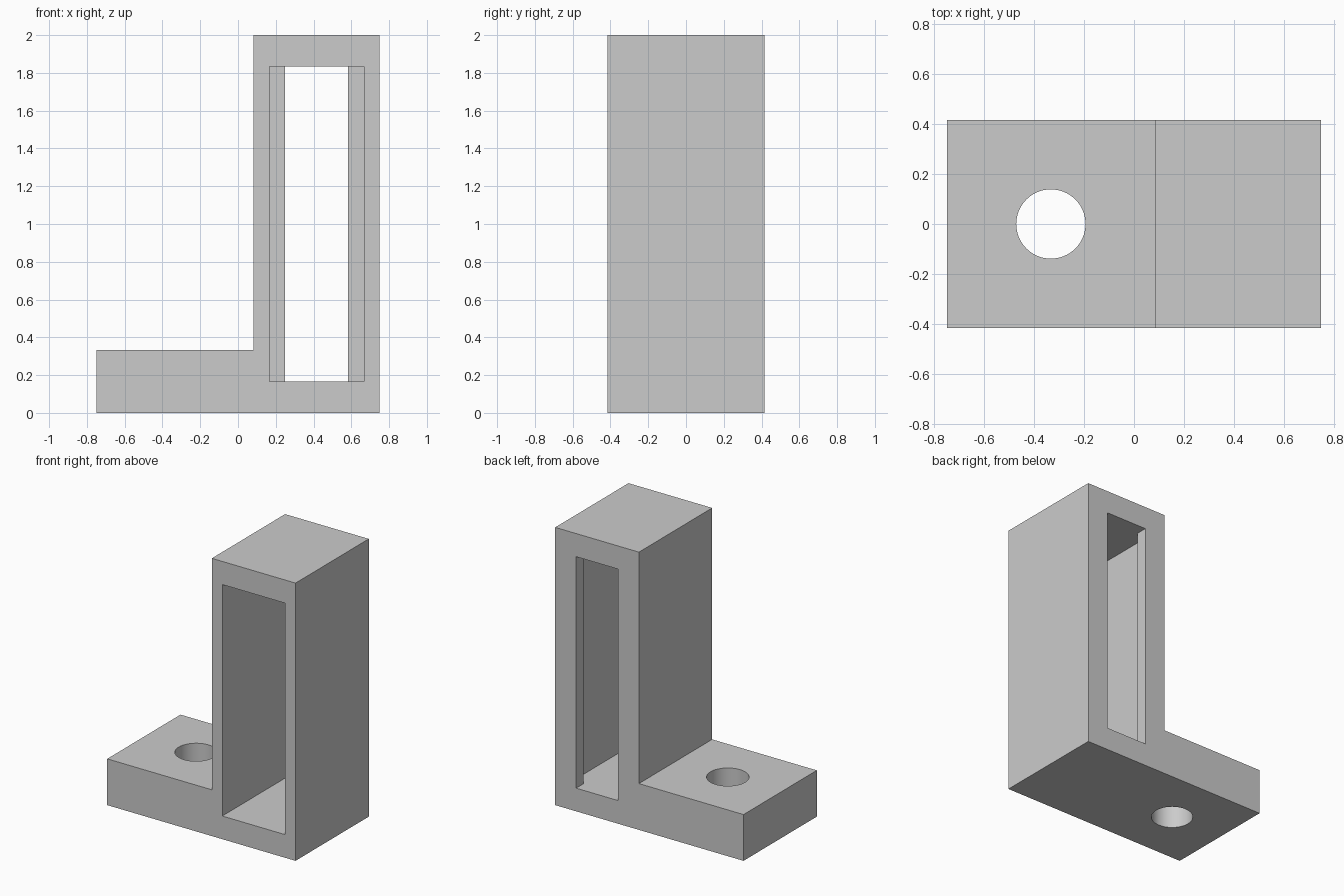
import bpy
import bmesh
from math import radians
from mathutils import Matrix, Vector

U = 1 / 12  # design module: every size is a multiple of this

default = bpy.data.objects.get("Cube")
if default:
    bpy.data.objects.remove(default, do_unlink=True)

grey = bpy.data.materials.new("light grey")
grey.use_nodes = True
colour = (0.6, 0.6, 0.6, 1)
grey.diffuse_color = colour
grey.node_tree.nodes["Principled BSDF"].inputs["Base Color"].default_value = colour


def make_object(name, bm):
    bmesh.ops.recalc_face_normals(bm, faces=bm.faces)
    mesh = bpy.data.meshes.new(name)
    bm.to_mesh(mesh)
    bm.free()
    mesh.materials.append(grey)
    obj = bpy.data.objects.new(name, mesh)
    bpy.context.collection.objects.link(obj)
    return obj


def box(name, low, high):
    low, high = Vector(low) * U, Vector(high) * U
    bm = bmesh.new()
    bmesh.ops.create_cube(bm, size=1, matrix=Matrix.Translation((low + high) / 2)
                          @ Matrix.Diagonal((*(high - low), 1)))
    return make_object(name, bm)


# L-shaped body: side profile swept from front to back
profile = [(-9, 0), (9, 0), (9, 24), (1, 24), (1, 4), (-9, 4)]
bm = bmesh.new()
face = bm.faces.new([bm.verts.new((x * U, -5 * U, z * U)) for x, z in profile])
swept = bmesh.ops.extrude_face_region(bm, geom=[face])["geom"]
bmesh.ops.translate(bm, vec=(0, 10 * U, 0),
                    verts=[g for g in swept if isinstance(g, bmesh.types.BMVert)])
bracket = make_object("slotted_bracket", bm)

# Wide front pocket, narrower rear slot and round bolt hole
bm = bmesh.new()
bmesh.ops.create_cone(bm, cap_ends=True, segments=64, radius1=5 / 3 * U,
                      radius2=5 / 3 * U, depth=8 * U,
                      matrix=Matrix.Translation((-4 * U, 0, 2 * U)))
cutters = [
    box("pocket_cutter", (2, -6, 2), (8, 4, 22)),
    box("slot_cutter", (3, 3, 2), (7, 6, 22)),
    make_object("bolt_hole_cutter", bm),
]

bpy.ops.object.select_all(action="DESELECT")
bpy.context.view_layer.objects.active = bracket
bracket.select_set(True)
for cutter in cutters:
    cut = bracket.modifiers.new(cutter.name, "BOOLEAN")
    cut.operation = "DIFFERENCE"
    cut.solver = "EXACT"
    cut.object = cutter
    bpy.ops.object.modifier_apply(modifier=cut.name)
    bpy.data.objects.remove(cutter, do_unlink=True)

# Smooth hole wall, crisp edges elsewhere
bpy.ops.object.shade_smooth_by_angle(angle=radians(30))
